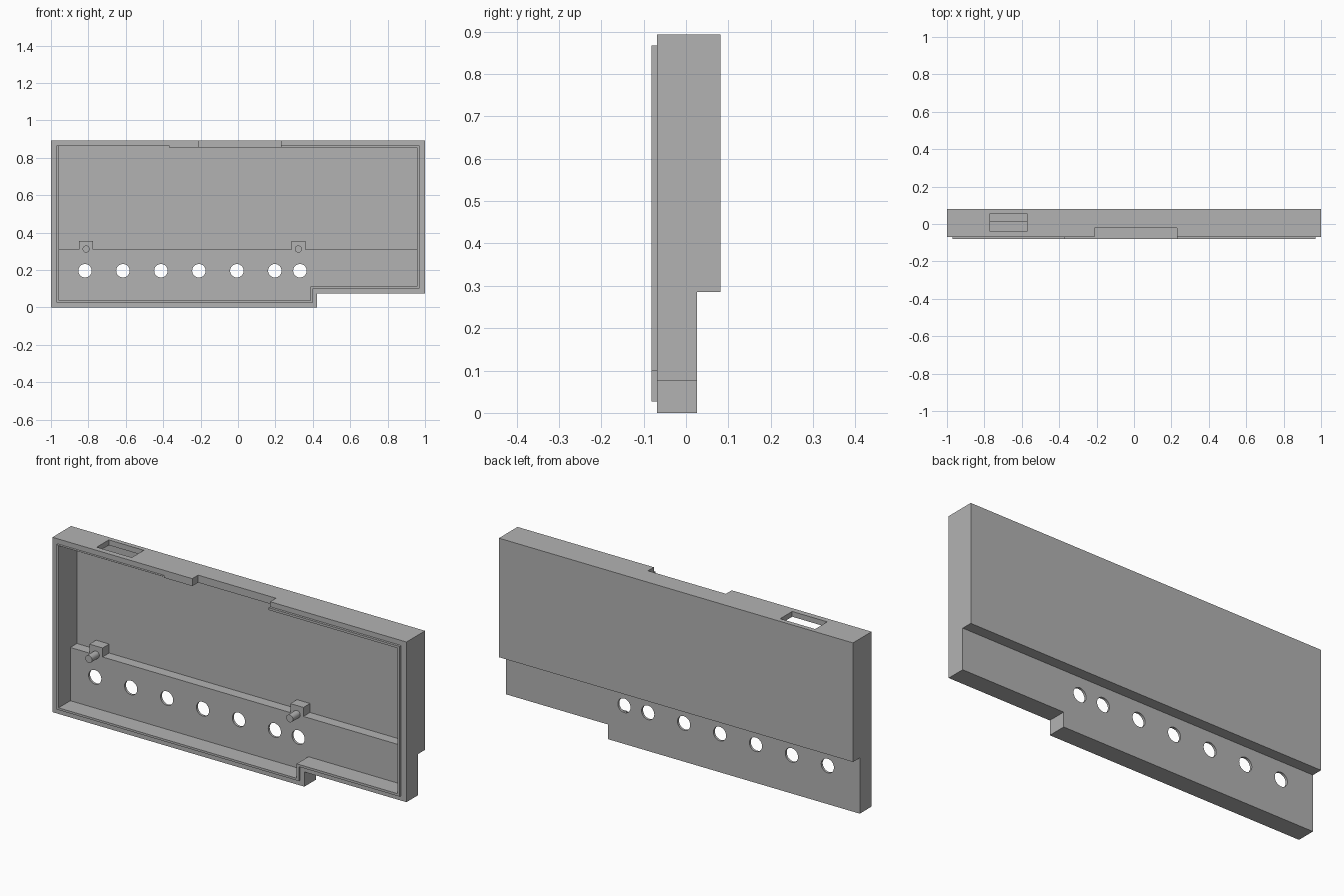
import bpy
import bmesh
import math
from mathutils import Vector

if "Cube" in bpy.data.objects:
    bpy.data.objects.remove(bpy.data.objects["Cube"], do_unlink=True)

grey = bpy.data.materials.new("plain grey")
grey.use_nodes = True
grey.diffuse_color = (0.45, 0.45, 0.45, 1)
grey.node_tree.nodes["Principled BSDF"].inputs["Base Color"].default_value = (0.45, 0.45, 0.45, 1)


def prism(name, points, offset):
    """Extrude a flat outline by an offset into a closed solid."""
    bm = bmesh.new()
    face = bm.faces.new([bm.verts.new(p) for p in points])
    new = bmesh.ops.extrude_face_region(bm, geom=[face])["geom"]
    bmesh.ops.translate(bm, vec=Vector(offset),
                        verts=[v for v in new if isinstance(v, bmesh.types.BMVert)])
    bmesh.ops.recalc_face_normals(bm, faces=bm.faces)
    mesh = bpy.data.meshes.new(name)
    bm.to_mesh(mesh)
    bm.free()
    mesh.materials.append(grey)
    obj = bpy.data.objects.new(name, mesh)
    bpy.context.collection.objects.link(obj)
    return obj


def front_prism(name, outline, y0, y1):
    return prism(name, [(x, y0, z) for x, z in outline], (0, y1 - y0, 0))


def box(name, x0, x1, y0, y1, z0, z1):
    return front_prism(name, [(x0, z0), (x1, z0), (x1, z1), (x0, z1)], y0, y1)


def rod(name, x, z, radius, y0, y1, sides=32):
    ring = [(x + radius * math.cos(2 * math.pi * i / sides),
             z + radius * math.sin(2 * math.pi * i / sides)) for i in range(sides)]
    return front_prism(name, ring, y0, y1)


def stepped(left, right, bottom, top, notch_x, notch_z):
    """Rectangle with the lower right corner stepped away."""
    return [(left, bottom), (notch_x, bottom), (notch_x, notch_z),
            (right, notch_z), (right, top), (left, top)]


def combine(target, other, operation):
    mod = target.modifiers.new("combine", "BOOLEAN")
    mod.object = other
    mod.operation = operation
    mod.solver = "EXACT"
    bpy.context.view_layer.objects.active = target
    bpy.ops.object.modifier_apply(modifier=mod.name)
    bpy.data.objects.remove(other, do_unlink=True)


FRONT, LIP, TOP = -0.069, -0.081, 0.893
LOW_FLOOR, HIGH_FLOOR, LEDGE = 0.014, 0.067, 0.31

# Case body: stepped side profile swept along its width
side = [(FRONT, 0), (0.026, 0), (0.026, 0.285), (0.081, 0.285), (0.081, TOP), (FRONT, TOP)]
case = prism("case_shell", [(-1, y, z) for y, z in side], (2, 0, 0))
combine(case, box("corner_cut", 0.423, 1.1, -0.3, 0.3, -0.1, 0.075), "DIFFERENCE")

# Raised lip around the opening
lip = front_prism("lip", stepped(-0.97, 0.97, 0.027, 0.867, 0.4, 0.1), LIP, -0.05)
combine(case, lip, "UNION")

# Hollow inside with a deeper upper part
cavity = stepped(-0.957, 0.957, 0.038, 0.855, 0.388, 0.112)
combine(case, front_prism("cavity", cavity, -0.3, LOW_FLOOR), "DIFFERENCE")
combine(case, box("deep_cavity", -0.957, 0.957, -0.03, HIGH_FLOOR, LEDGE, 0.855), "DIFFERENCE")

# Openings in the top wall and gaps in the lip
combine(case, box("lip_gap", -0.37, 0.23, -0.3, FRONT, 0.8, 0.88), "DIFFERENCE")
combine(case, box("top_recess", -0.957, -0.37, -0.3, HIGH_FLOOR, 0.8, 0.866), "DIFFERENCE")
combine(case, box("top_notch", -0.21, 0.23, -0.3, -0.022, 0.8, 1), "DIFFERENCE")
combine(case, box("top_slot", -0.77, -0.572, -0.04, 0.057, 0.8, 1), "DIFFERENCE")

# Row of round holes through the lower panel
for x in [-0.818 + 0.203 * i for i in range(6)] + [0.331]:
    combine(case, rod("hole", x, 0.196, 0.036, -0.03, 0.1), "DIFFERENCE")

# Support blocks on the ledge, each with a round pin
for label, x in (("right", -0.812), ("left", 0.323)):
    box(label + "_pin_block", x - 0.037, x + 0.037, LOW_FLOOR, 0.07, LEDGE, 0.356)
    pin = rod(label + "_pin", x, 0.312, 0.019, -0.045, 0.02)
    bpy.ops.object.select_all(action="DESELECT")
    pin.select_set(True)
    bpy.context.view_layer.objects.active = pin
    bpy.ops.object.shade_smooth_by_angle(angle=math.radians(30))

# Smooth the hole walls while keeping the case edges sharp
bpy.ops.object.select_all(action="DESELECT")
case.select_set(True)
bpy.context.view_layer.objects.active = case
bpy.ops.object.shade_smooth_by_angle(angle=math.radians(30))
